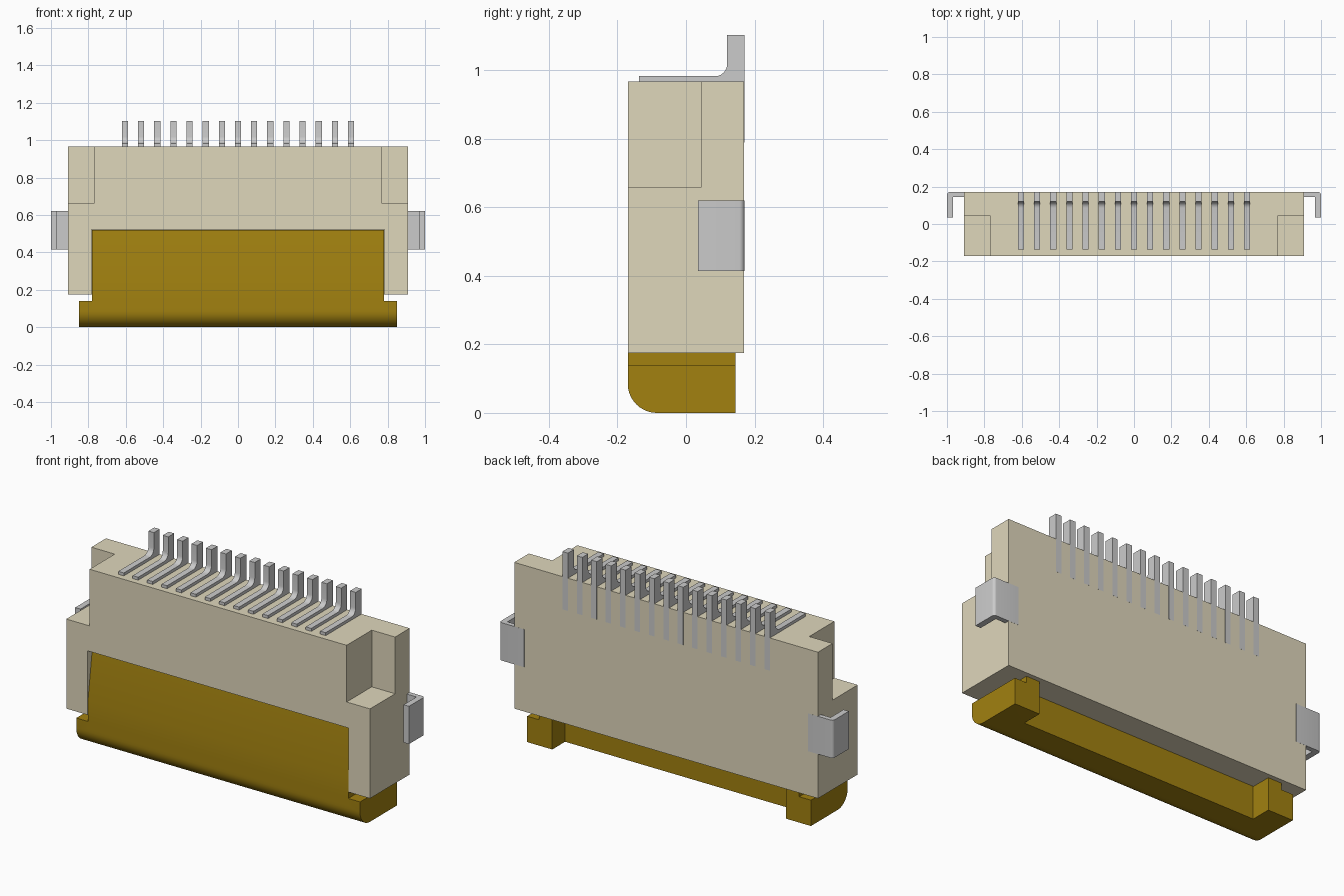
import bpy, bmesh
from math import sin, cos, radians

if "Cube" in bpy.data.objects:
    bpy.data.objects.remove(bpy.data.objects["Cube"])


def material(name, rgb):
    m = bpy.data.materials.new(name)
    m.diffuse_color = (*rgb, 1)
    m.use_nodes = True
    m.node_tree.nodes["Principled BSDF"].inputs["Base Color"].default_value = m.diffuse_color
    return m


def prism(name, outline, axis, lo, hi, mat=None):
    """Extrude a 2D outline along x (outline is y,z) or z (outline is x,y)."""
    bm = bmesh.new()
    place = (lambda p, t: (t, p[0], p[1])) if axis == 'x' else (lambda p, t: (p[0], p[1], t))
    face = bm.faces.new([bm.verts.new(place(p, lo)) for p in outline])
    ext = bmesh.ops.extrude_face_region(bm, geom=[face])
    step = (hi - lo, 0, 0) if axis == 'x' else (0, 0, hi - lo)
    bmesh.ops.translate(bm, verts=[g for g in ext['geom'] if isinstance(g, bmesh.types.BMVert)], vec=step)
    bmesh.ops.recalc_face_normals(bm, faces=bm.faces)
    mesh = bpy.data.meshes.new(name)
    bm.to_mesh(mesh)
    bm.free()
    ob = bpy.data.objects.new(name, mesh)
    bpy.context.collection.objects.link(ob)
    if mat:
        mesh.materials.append(mat)
    return ob


def box(name, x0, x1, y0, y1, z0, z1, mat=None):
    return prism(name, [(x0, y0), (x1, y0), (x1, y1), (x0, y1)], 'z', z0, z1, mat)


def arc(cx, cy, r, a0, a1, n):
    angles = [radians(a0 + (a1 - a0) * i / n) for i in range(n + 1)]
    return [(cx + r * cos(a), cy + r * sin(a)) for a in angles]


def activate(ob):
    bpy.ops.object.select_all(action='DESELECT')
    ob.select_set(True)
    bpy.context.view_layer.objects.active = ob


def combine(ob, other, operation):
    activate(ob)
    mod = ob.modifiers.new(operation, 'BOOLEAN')
    mod.operation, mod.object, mod.solver = operation, other, 'EXACT'
    bpy.ops.object.modifier_apply(modifier=mod.name)
    bpy.data.objects.remove(other)


def smooth(ob):
    activate(ob)
    bpy.ops.object.shade_smooth_by_angle(angle=radians(25))


cream = material("cream_plastic", (0.74, 0.68, 0.50))
brown = material("brown_plastic", (0.36, 0.22, 0.005))

# Housing with two upper corner notches and the front slot
housing = box("housing", -0.91, 0.91, -0.17, 0.17, 0.175, 0.967, cream)
for s in (-1, 1):
    x0, x1 = sorted((s * 0.77, s * 1.1))
    combine(housing, box("notch_cutter", x0, x1, -0.3, 0.045, 0.66, 1.1, cream), 'DIFFERENCE')
combine(housing, box("slot_cutter", -0.782, 0.782, -0.3, 0.037, 0.0, 0.522, cream), 'DIFFERENCE')

# Locking flap: rounded bar, tapered tongue, and back relief leaving two end lugs
bar = arc(-0.085, 0.085, 0.085, 180, 270, 10) + [(0.145, 0), (0.145, 0.14), (-0.17, 0.14)]
flap = prism("locking_flap", bar, 'x', -0.85, 0.85, brown)
tongue = [(-0.17, 0.1), (-0.17, 0.25), (-0.133, 0.52), (0.035, 0.52),
          (0.035, 0.3), (0.145, 0.3), (0.145, 0.1)]
combine(flap, prism("tongue", tongue, 'x', -0.78, 0.78, brown), 'UNION')
combine(flap, box("relief_cutter", -0.70, 0.70, 0.035, 0.3, -0.1, 0.6, brown), 'DIFFERENCE')
smooth(flap)

# Contact pins: flat foot, filleted bend, upright tab and a tail set in the back wall
back = 0.1705
pin_outline = ([(-0.137, 0.962), (-0.137, 0.983)] + arc(0.085, 1.018, 0.035, 270, 360, 6)
               + [(0.12, 1.103), (back, 1.103), (back, 0.79), (0.12, 0.79), (0.12, 0.962)])
pin = prism("contact_pin", pin_outline, 'x', -0.0165, 0.0165)
smooth(pin)
for i in range(15):
    ob = pin if i == 0 else pin.copy()
    if i:
        bpy.context.collection.objects.link(ob)
    ob.location.x = (i - 7) * 0.0864

# Side solder clips, bent forward with a rounded outer corner
for s, side in ((-1, "left"), (1, "right")):
    pts = ([(0.85, 0.145), (0.968, 0.145), (0.968, 0.035), (1.0, 0.035)]
           + arc(0.985, back - 0.015, 0.015, 0, 90, 5) + [(0.85, back)])
    smooth(prism(side + "_solder_clip", [(s * x, y) for x, y in pts], 'z', 0.415, 0.62))
